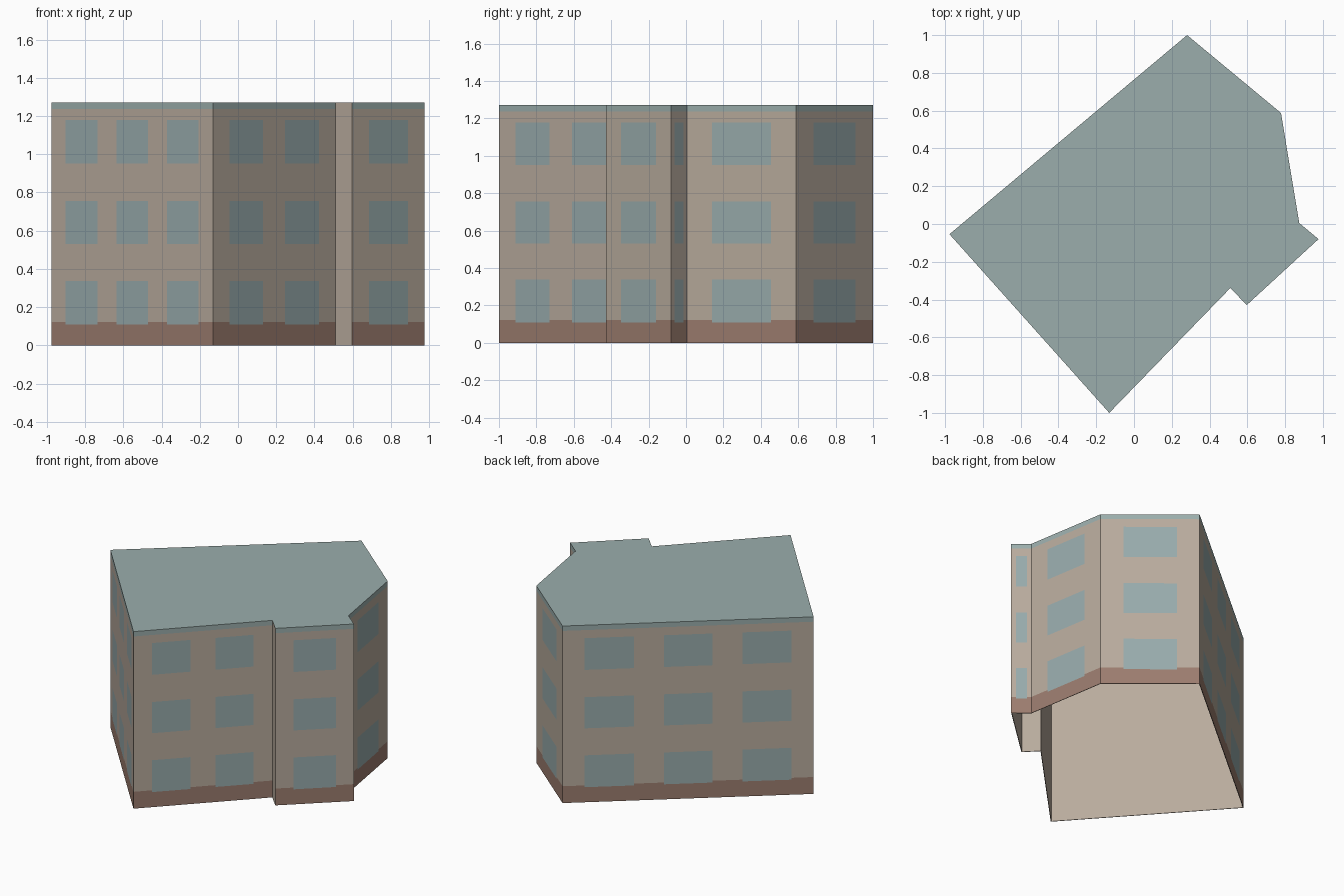
import bpy
import bmesh
from mathutils import Vector

cube = bpy.data.objects.get("Cube")
if cube:
    bpy.data.objects.remove(cube, do_unlink=True)


def material(name, rgb):
    linear = [((c / 255 + 0.055) / 1.055) ** 2.4 for c in rgb]
    mat = bpy.data.materials.new(name)
    mat.use_nodes = True
    mat.diffuse_color = (*linear, 1)
    mat.node_tree.nodes["Principled BSDF"].inputs["Base Color"].default_value = (*linear, 1)
    return mat


# The plaster comes last, so that the inner side of the shell can use the last slot
GLASS, BASE, ROOF, WALL = range(4)
materials = [
    material("window_glass", (152, 171, 172)),
    material("brown_plinth", (156, 125, 111)),
    material("grey_green_roof", (155, 174, 172)),
    material("beige_plaster", (184, 171, 157)),
]

# Footprint corners, counter-clockwise, each with the window columns of the wall that starts there
footprint = [
    ((-0.977, -0.054), 3),
    ((-0.131, -1.0), 2),
    ((0.51, -0.339), 0),
    ((0.597, -0.429), 1),
    ((0.977, -0.08), 1),
    ((0.875, 0.005), 1),
    ((0.778, 0.588), 1),
    ((0.281, 1.0), 3),
]
# Window column edges as fractions of the wall length
columns = {
    0: [],
    1: [0.23, 0.77],
    2: [0.135, 0.41, 0.59, 0.865],
    3: [0.088, 0.285, 0.403, 0.598, 0.717, 0.911],
}

# Storey heights: plinth top, window sills and heads, roof edge
PLINTH, EAVE, TOP = 0.121, 1.237, 1.272
storeys = [(0.108, 0.337), (0.531, 0.755), (0.951, 1.179)]
rows = sorted([0, PLINTH, EAVE, TOP] + [z for pair in storeys for z in pair])


def cell_material(col, z, count):
    """Pick the colour of one wall cell from its column and mid height."""
    if count == 0:
        return WALL
    if col % 2 and any(low < z < high for low, high in storeys):
        return GLASS
    if z < PLINTH:
        return BASE
    return ROOF if z > EAVE else WALL


bm = bmesh.new()

# Plan outline, with every window edge marked on it
outline = []
for i, (corner, count) in enumerate(footprint):
    a = Vector((*corner, 0))
    b = Vector((*footprint[(i + 1) % len(footprint)][0], 0))
    for col, t in enumerate([0] + columns[count]):
        outline.append((a.lerp(b, t), col, count))
rings = [[bm.verts.new((p.x, p.y, z)) for p, _, _ in outline] for z in rows]

# Walls with plinth, windows and roof edge
for low, high, z0, z1 in zip(rings, rings[1:], rows, rows[1:]):
    for i, (_, col, count) in enumerate(outline):
        j = (i + 1) % len(outline)
        face = bm.faces.new((low[i], low[j], high[j], high[i]))
        face.material_index = cell_material(col, (z0 + z1) / 2, count)

# Flat roof; the building is open underneath
bm.faces.new(rings[-1]).material_index = ROOF

mesh = bpy.data.meshes.new("apartment_building")
bm.to_mesh(mesh)
bm.free()
for mat in materials:
    mesh.materials.append(mat)
building = bpy.data.objects.new("apartment_building", mesh)
bpy.context.collection.objects.link(building)

# Thin plain plaster lining on the inside
lining = building.modifiers.new("plaster_lining", "SOLIDIFY")
lining.thickness = 0.004
lining.offset = -1
lining.use_even_offset = True
lining.material_offset = WALL
lining.material_offset_rim = WALL
